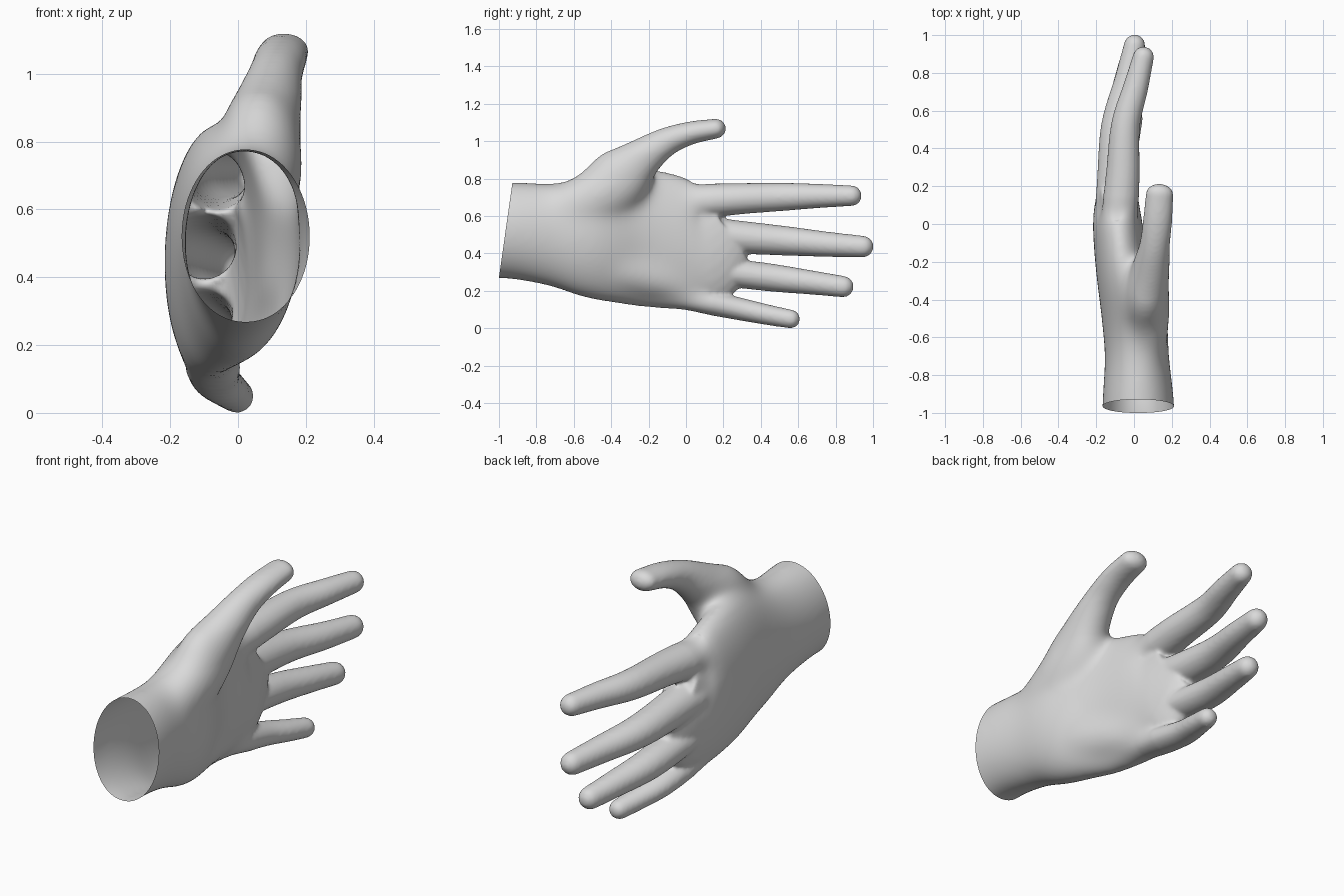
import bpy, bmesh, math
from mathutils import Vector

old = bpy.data.objects.get("Cube")
if old:
    bpy.data.objects.remove(old, do_unlink=True)

SIDES = 28
bm = bmesh.new()


def spline(pts, steps=5):
    """Smooth curve through (y, z, x, half_x, half_v) stations."""
    pts = [Vector(p) for p in pts]
    ext = [2 * pts[0] - pts[1]] + pts + [2 * pts[-1] - pts[-2]]
    out = []
    for a, b, c, d in zip(ext, ext[1:], ext[2:], ext[3:]):
        for k in range(steps):
            t = k / steps
            out.append(0.5 * (2 * b + (c - a) * t + (2 * a - 5 * b + 4 * c - d) * t ** 2
                              + (3 * b - a - 3 * c + d) * t ** 3))
    return out + [pts[-1]]


def loft(pts, tip=False):
    """Closed elliptical tube through the stations, with an optional round tip."""
    path = spline(pts)
    rings = []
    for i, p in enumerate(path):
        c = Vector((p[2], p[0], p[1]))
        q, r = path[max(i - 1, 0)], path[min(i + 1, len(path) - 1)]
        t = Vector((r[2] - q[2], r[0] - q[0], r[1] - q[1])).normalized()
        v = t.cross(Vector((1, 0, 0))).normalized()
        u = v.cross(t)
        rings.append((c, u * p[3], v * p[4]))
    if tip:
        c, u, v = rings[-1]
        for deg in (20, 40, 60, 80):
            a = math.radians(deg)
            rings.append((c + t * p[4] * math.sin(a), u * math.cos(a), v * math.cos(a)))
    loops = []
    for c, u, v in rings:
        angles = [2 * math.pi * k / SIDES for k in range(SIDES)]
        loops.append([bm.verts.new(c + u * math.cos(a) + v * math.sin(a)) for a in angles])
    for lo, hi in zip(loops, loops[1:]):
        for k in range(SIDES):
            n = (k + 1) % SIDES
            bm.faces.new((lo[k], lo[n], hi[n], hi[k]))
    bm.faces.new(loops[0][::-1])
    bm.faces.new(loops[-1])


# Wrist and palm
loft([(-1.12, .522, .024, .197, .262), (-.93, .522, .022, .191, .262),
      (-.7, .5, .015, .171, .282), (-.5, .485, .0, .172, .335),
      (-.25, .484, -.058, .144, .375), (0, .448, -.087, .133, .357),
      (.09, .46, -.09, .118, .33), (.21, .54, -.09, .085, .225)])

# Heel of the palm below the little finger
loft([(-.8, .4, .06, .07, .1), (-.45, .34, .03, .1, .125),
      (-.2, .28, -.02, .1, .115), (-.03, .23, -.06, .09, .09)], True)

# Thumb with its base mound
loft([(-.78, .58, .07, .09, .12), (-.5, .69, .06, .13, .155), (-.35, .8, .065, .125, .165),
      (-.23, .908, .09, .1, .112), (-.11, .993, .11, .08, .078),
      (.02, 1.042, .125, .077, .062), (.16, 1.067, .136, .073, .053)], True)

# Index, middle, ring and little fingers
loft([(0, .67, -.08, .1, .1), (.25, .69, -.06, .09, .085), (.52, .702, -.045, .077, .075),
      (.72, .707, .008, .067, .064), (.885, .708, .05, .056, .055)], True)
loft([(0, .51, -.1, .11, .1), (.25, .489, -.1, .095, .09), (.52, .468, -.09, .084, .079),
      (.76, .448, -.035, .069, .067), (.945, .436, .003, .057, .058)], True)
loft([(0, .335, -.095, .1, .085), (.2, .302, -.102, .09, .077), (.46, .27, -.098, .08, .074),
      (.68, .243, -.06, .067, .064), (.84, .222, -.028, .056, .057)], True)
loft([(-.1, .19, -.08, .09, .085), (.1, .143, -.075, .083, .068), (.3, .1, -.065, .071, .06),
      (.45, .069, -.03, .06, .054), (.56, .049, -.003, .05, .05)], True)

bmesh.ops.recalc_face_normals(bm, faces=bm.faces)
mesh = bpy.data.meshes.new("hand")
bm.to_mesh(mesh)
bm.free()
hand = bpy.data.objects.new("hand", mesh)
bpy.context.collection.objects.link(hand)

# Fuse the parts into one soft skin
remesh = hand.modifiers.new("fuse", 'REMESH')
remesh.mode = 'VOXEL'
remesh.voxel_size = 0.01
soft = hand.modifiers.new("soften", 'SMOOTH')
soft.factor = 0.5
soft.iterations = 8
graph = bpy.context.evaluated_depsgraph_get()
skin = bpy.data.meshes.new_from_object(hand.evaluated_get(graph))
hand.modifiers.clear()
hand.data = skin
bpy.data.meshes.remove(mesh)
skin.name = "hand"

bm = bmesh.new()
bm.from_mesh(skin)

# Blend the mounds into the palm, fading out towards fingers and thumb
for step in range(90):
    reach = .14 - .0015 * step
    palm = [v for v in bm.verts
            if -1.05 < v.co.y < reach and v.co.z < .8 + reach and v.co.y + v.co.z < .8 + reach]
    bmesh.ops.smooth_vert(bm, verts=palm, factor=0.5,
                          use_axis_x=True, use_axis_y=True, use_axis_z=True)

# Open the wrist along a slanted cut
bmesh.ops.bisect_plane(bm, geom=bm.verts[:] + bm.edges[:] + bm.faces[:],
                       plane_co=(0, -1, .27), plane_no=(0, -.99, .14), clear_outer=True)
for f in bm.faces:
    f.smooth = True
    f.material_index = 0
bm.to_mesh(skin)
bm.free()

# Plain grey skin
mat = bpy.data.materials.new("light_grey")
mat.use_nodes = True
grey = (0.7, 0.7, 0.7, 1)
mat.diffuse_color = grey
mat.node_tree.nodes["Principled BSDF"].inputs["Base Color"].default_value = grey
skin.materials.clear()
skin.materials.append(mat)
